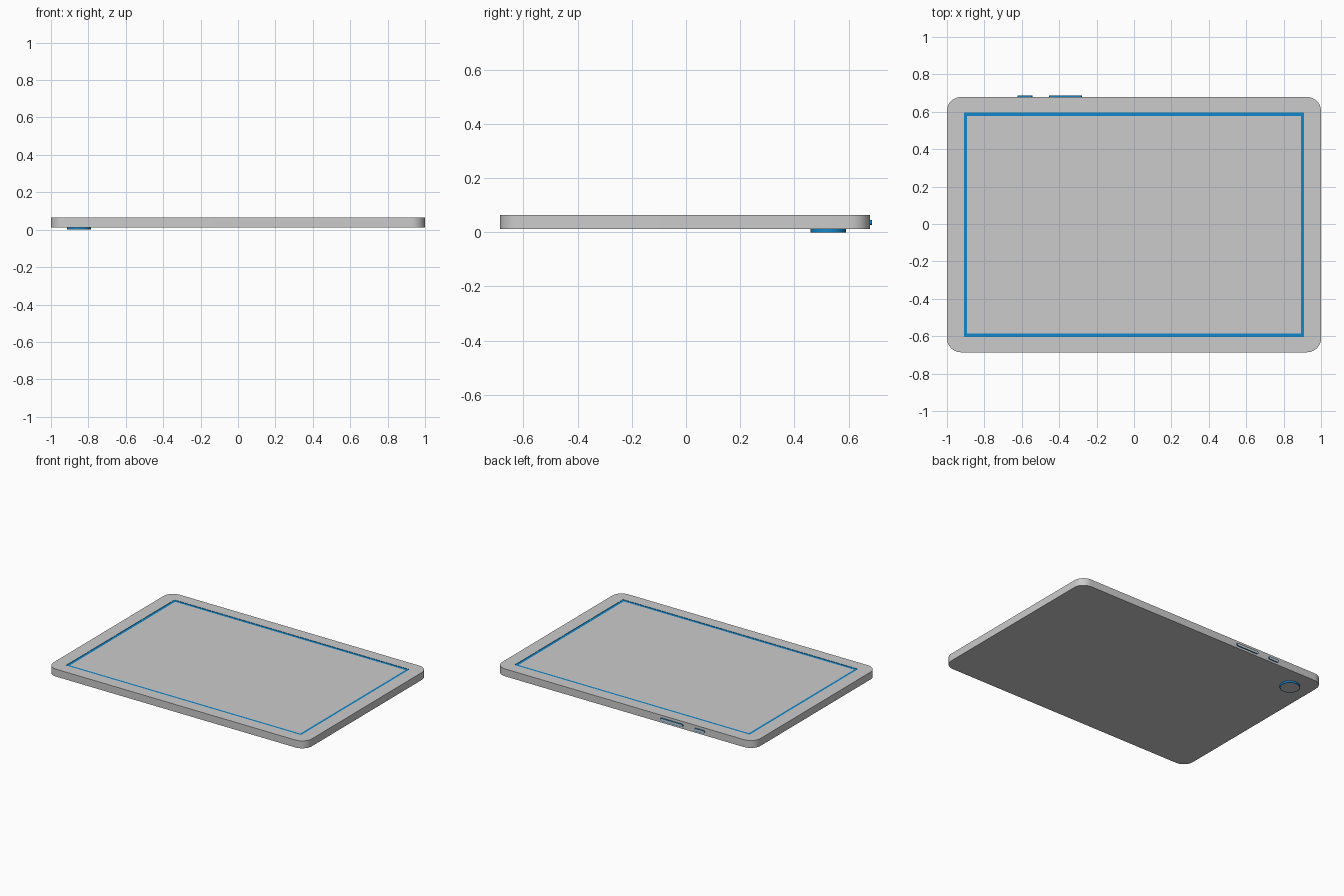
import bpy, bmesh
from math import pi, cos, sin
from mathutils import Matrix

if "Cube" in bpy.data.objects:
    bpy.data.objects.remove(bpy.data.objects["Cube"])

blue = bpy.data.materials.new("blue_trim")
blue.diffuse_color = (0.006, 0.25, 0.6, 1)
blue.use_nodes = True
blue.node_tree.nodes["Principled BSDF"].inputs["Base Color"].default_value = blue.diffuse_color

CORNERS = [(1, 1), (-1, 1), (-1, -1), (1, -1)]


def rounded(bm, w, h, r, z, n=10):
    """Loop of vertices around a rounded rectangle, counter-clockwise."""
    return [bm.verts.new((sx * (w / 2 - r) + r * cos((k + j / n) * pi / 2),
                          sy * (h / 2 - r) + r * sin((k + j / n) * pi / 2), z))
            for k, (sx, sy) in enumerate(CORNERS) for j in range(n + 1)]


def rect(bm, w, h, z):
    return [bm.verts.new((sx * w / 2, sy * h / 2, z)) for sx, sy in CORNERS]


def bridge(bm, a, b, mat=0):
    for i in range(len(a)):
        j = (i + 1) % len(a)
        bm.faces.new((a[i], a[j], b[j], b[i])).material_index = mat


def finish(bm, name, matrix):
    bmesh.ops.remove_doubles(bm, verts=bm.verts, dist=1e-5)
    bm.transform(matrix)
    bmesh.ops.recalc_face_normals(bm, faces=bm.faces)
    mesh = bpy.data.meshes.new(name)
    bm.to_mesh(mesh)
    bm.free()
    mesh.materials.append(None)
    mesh.materials.append(blue)
    ob = bpy.data.objects.new(name, mesh)
    bpy.context.collection.objects.link(ob)
    bpy.ops.object.select_all(action='DESELECT')
    ob.select_set(True)
    bpy.context.view_layer.objects.active = ob
    bpy.ops.object.shade_smooth_by_angle(angle=pi / 6)


def raised_pad(name, w, h, depth, rim, matrix):
    """Round-ended pad with blue wall and rim and a grey cap."""
    bm = bmesh.new()
    r = min(w, h) / 2
    base = rounded(bm, w, h, r, -0.002)
    edge = rounded(bm, w, h, r, depth)
    cap = rounded(bm, w - 2 * rim, h - 2 * rim, r - rim, depth)
    bm.faces.new(base[::-1])
    bridge(bm, base, edge, 1)
    bridge(bm, edge, cap, 1)
    bm.faces.new(cap)
    finish(bm, name, matrix)


# Tablet body with a shallow screen recess and blue border
N, Z0, Z1, RECESS = 10, 0.012, 0.064, 0.002
Y0, Y1 = -0.686, 0.679
bm = bmesh.new()
low = rounded(bm, 2, Y1 - Y0, 0.075, Z0, N)
high = rounded(bm, 2, Y1 - Y0, 0.075, Z1, N)
lip = rect(bm, 1.82, 1.2, Z1)
floor = rect(bm, 1.82, 1.2, Z1 - RECESS)
screen = rect(bm, 1.784, 1.164, Z1 - RECESS)
bm.faces.new(low[::-1])
bridge(bm, low, high)
for i in range(len(high)):
    k, j = i // (N + 1), (i + 1) % len(high)
    k2 = j // (N + 1)
    inner = (lip[k],) if k == k2 else (lip[k2], lip[k])
    bm.faces.new((high[i], high[j]) + inner)
bridge(bm, lip, floor, 1)
bridge(bm, floor, screen, 1)
bm.faces.new(screen)
finish(bm, "tablet_body", Matrix.Translation((0, (Y0 + Y1) / 2, 0)))

# Rear camera
raised_pad("rear_camera", 0.13, 0.13, 0.012, 0.005,
           Matrix.Translation((-0.85, 0.525, Z0)) @ Matrix.Rotation(pi, 4, 'X'))

# Buttons on the back edge
for name, x, w in (("power_button", -0.583, 0.078), ("volume_button", -0.367, 0.176)):
    raised_pad(name, w, 0.019, 0.007, 0.003,
               Matrix.Translation((x, Y1, 0.036)) @ Matrix.Rotation(-pi / 2, 4, 'X'))
